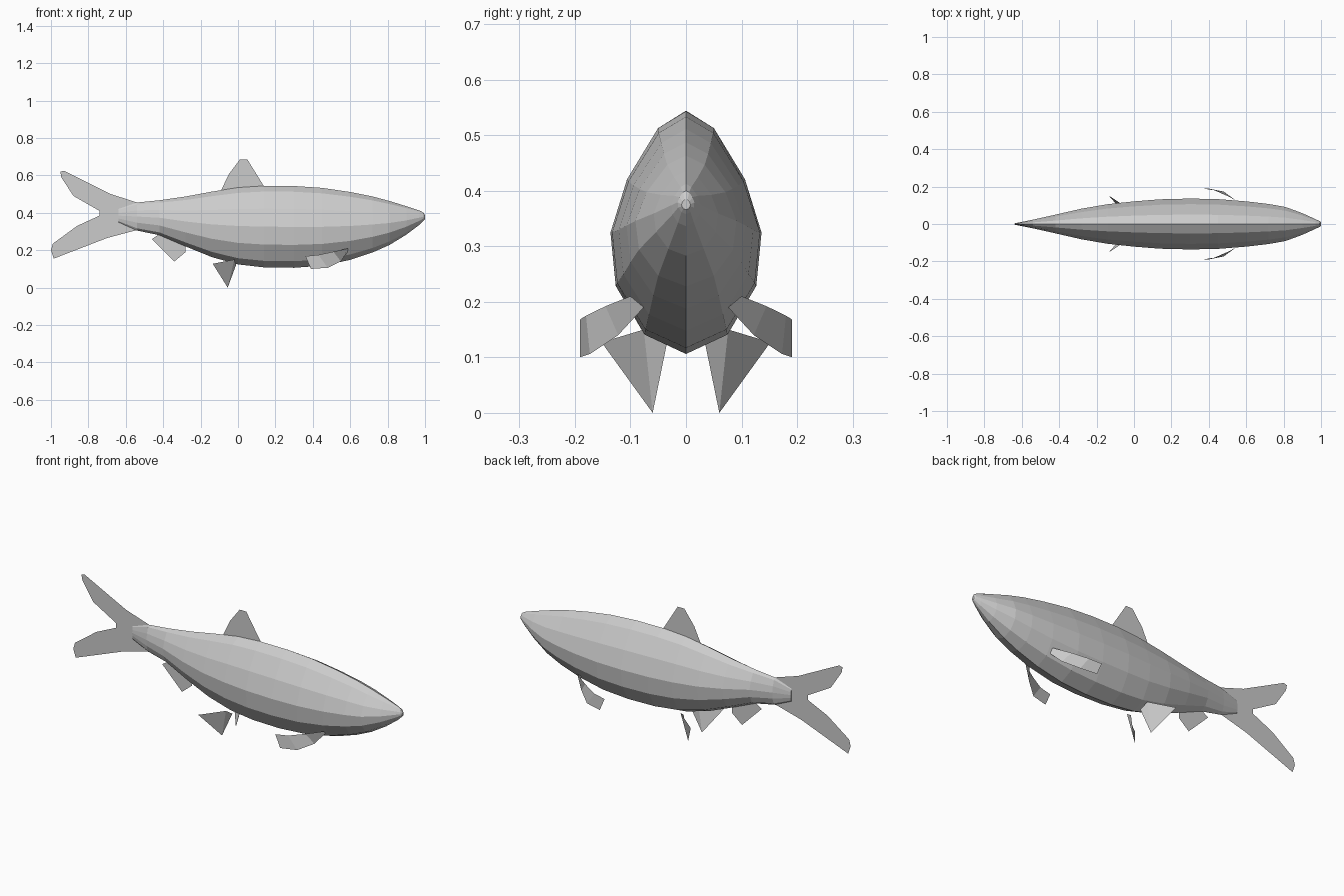
import bpy

# Remove the default cube only
default_cube = bpy.data.objects.get("Cube")
if default_cube:
    bpy.data.objects.remove(default_cube, do_unlink=True)

# One plain grey for the whole fish
grey = bpy.data.materials.new("plain_grey")
grey.use_nodes = True
colour = (.6, .6, .6, 1)
grey.diffuse_color = colour
grey.node_tree.nodes["Principled BSDF"].inputs["Base Color"].default_value = colour


def add_part(name, vertices, faces, mirrored=False):
    """Make a flat shaded mesh object, optionally mirrored across the fish."""
    mesh = bpy.data.meshes.new(name)
    mesh.from_pydata(vertices, [], faces)
    mesh.materials.append(grey)
    mesh.update()
    part = bpy.data.objects.new(name, mesh)
    bpy.context.collection.objects.link(part)
    if mirrored:
        mirror = part.modifiers.new("other_side", "MIRROR")
        mirror.use_axis = (False, True, False)
        mirror.use_mirror_merge = False
    return part


def add_flat_fin(name, outline):
    """Make a paper-thin fin standing in the fish's middle plane."""
    vertices = [(x, 0, z) for x, z in outline]
    return add_part(name, vertices, [range(len(vertices))])


def add_blade(name, upper_edge, lower_edge):
    """Make a pair of curved fins by bridging two edges of equal length."""
    count = len(upper_edge)
    faces = [(i, i + 1, count + i + 1, count + i) for i in range(count - 1)]
    return add_part(name, upper_edge + lower_edge, faces, mirrored=True)


# Body: one faceted cross-section lofted along the length
# Section points: share of half width, share of height
half_section = [(0, 1), (.37, .93), (.78, .72), (1, .5), (.93, .28), (.55, .08), (0, 0)]
section = half_section + [(-y, z) for y, z in reversed(half_section[1:-1])]

# Stations: x, half width, belly height, back height
stations = [
    (-.64, .003, .35, .42),
    (-.54, .023, .305, .455),
    (-.42, .05, .28, .467),
    (-.28, .082, .22, .487),
    (-.14, .106, .163, .513),
    (0, .121, .124, .535),
    (.14, .132, .108, .544),
    (.3, .136, .106, .543),
    (.45, .133, .117, .533),
    (.6, .121, .148, .511),
    (.72, .107, .188, .487),
    (.81, .091, .228, .463),
    (.9, .058, .283, .435),
    (.97, .026, .336, .412),
    (.993, .015, .358, .4),
    (1, .008, .366, .385),
]
body_vertices = [
    (x, half_width * y, belly + (back - belly) * z)
    for x, half_width, belly, back in stations
    for y, z in section
]
sides = len(section)
body_faces = []
for ring in range(len(stations) - 1):
    for side in range(sides):
        following = (side + 1) % sides
        near, far = ring * sides, (ring + 1) * sides
        body_faces.append((near + side, near + following, far + following, far + side))
last_ring = len(body_vertices) - sides
body_faces.append(tuple(reversed(range(sides))))
body_faces.append(tuple(range(last_ring, last_ring + sides)))
add_part("body", body_vertices, body_faces)

# Fins in the middle plane, their roots sunk into the body
add_flat_fin("tail_fin", [
    (-.5, .45), (-.54, .455), (-.68, .5), (-.93, .625), (-.95, .62), (-.945, .59),
    (-.88, .49), (-.74, .41), (-.74, .385), (-.86, .33), (-.99, .235),
    (-1, .2), (-.985, .155), (-.7, .265), (-.55, .305), (-.5, .305),
])
add_flat_fin("dorsal_fin", [
    (-.09, .5), (-.09, .52), (-.05, .605), (.01, .685), (.05, .685), (.14, .54), (.14, .5),
])
add_flat_fin("anal_fin", [
    (-.4, .3), (-.46, .26), (-.34, .14), (-.28, .19), (-.28, .26),
])

# Paired fins under the belly, each folded along a crease
outer, crease, inner, tip = 0, 1, 2, 3
add_part("pelvic_fins", [
    (-.135, .152, .127), (-.02, .076, .15), (-.01, .035, .122), (-.055, .06, 0),
], [(outer, crease, tip), (crease, inner, tip)], mirrored=True)

# Paired fins behind the head, curving outward and back
add_blade(
    "pectoral_fins",
    [(.59, .1, .21), (.51, .145, .192), (.43, .18, .175), (.36, .191, .168)],
    [(.585, .076, .19), (.55, .122, .14), (.48, .173, .106), (.39, .191, .1)],
)
